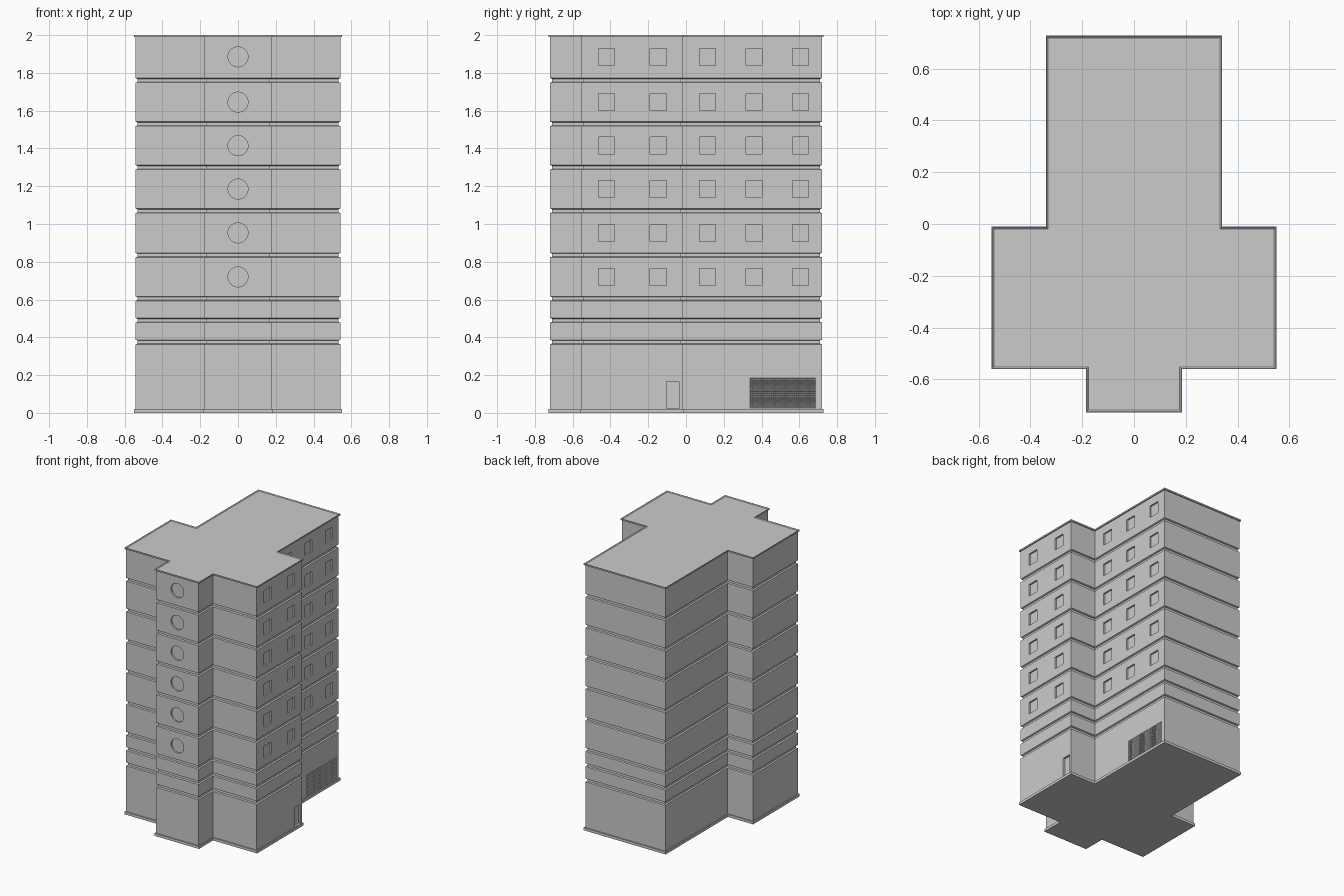
import bpy, bmesh, math
from mathutils import Matrix, Vector

if "Cube" in bpy.data.objects:
    bpy.data.objects.remove(bpy.data.objects["Cube"])

# Right half of the stepped floor plan: x, y, and direction of y inset
HALF = [(0.185, -0.727, 1), (0.185, -0.56, 1), (0.55, -0.56, 1),
        (0.55, -0.01, -1), (0.34, -0.01, -1), (0.34, 0.727, -1)]
WALL = 0.008      # wall inset from the base and roof edges
GROOVES = [0.375, 0.49, 0.605, 0.835, 1.07, 1.30, 1.53, 1.76]
FLOORS = [0.72, 0.953, 1.185, 1.415, 1.645, 1.885]


def plan(d):
    right = [(x - d, y + s * d) for x, y, s in HALF]
    return right + [(-x, y) for x, y in reversed(right)]


def finish(name, bm):
    bmesh.ops.recalc_face_normals(bm, faces=bm.faces)
    me = bpy.data.meshes.new(name)
    bm.to_mesh(me)
    bm.free()
    ob = bpy.data.objects.new(name, me)
    bpy.context.collection.objects.link(ob)
    return ob


def loft(name, levels):
    """Stack of inset plan outlines: levels are (z, inset)."""
    bm = bmesh.new()
    rings = [[bm.verts.new((x, y, z)) for x, y in plan(d)] for z, d in levels]
    for a, b in zip(rings, rings[1:]):
        for i in range(len(a)):
            j = (i + 1) % len(a)
            bm.faces.new((a[i], a[j], b[j], b[i]))
    bm.faces.new(rings[0][::-1])
    bm.faces.new(rings[-1])
    return finish(name, bm)


def box(bm, centre, size):
    bmesh.ops.create_cube(bm, size=1, matrix=Matrix.Translation(centre)
                          @ Matrix.Diagonal((*size, 1)))


# Base slab and roof slab with a low sloped lip
loft("base_slab", [(0, 0), (0.02, 0)])
loft("roof_slab", [(1.989, 0), (2.0, 0), (2.0, 0.003), (1.995, 0.009)])

# Walls with a chamfered groove at each floor line
levels = [(0.02, WALL)]
for z in GROOVES:
    levels += [(z - 0.012, WALL), (z - 0.008, WALL + 0.01),
               (z + 0.008, WALL + 0.01), (z + 0.012, WALL)]
walls = loft("walls", levels + [(1.989, WALL)])

# Recess cutters: side windows, round front windows, door and vent opening
bm = bmesh.new()
mid_x, back_x, front_y = 0.55 - WALL, 0.34 - WALL, -0.727 + WALL
for z in FLOORS:
    for y in (-0.422, -0.147):
        box(bm, (mid_x, y, z), (0.024, 0.085, 0.09))
    for y in (0.115, 0.36, 0.605):
        box(bm, (back_x, y, z), (0.024, 0.085, 0.09))
    bmesh.ops.create_cone(bm, cap_ends=True, segments=32, radius1=0.053,
                          radius2=0.053, depth=0.024,
                          matrix=Matrix.Translation((0, front_y, z))
                          @ Matrix.Rotation(math.pi / 2, 4, 'X'))
box(bm, (mid_x, -0.07, 0.0945), (0.03, 0.065, 0.145))
VY0, VY1, VZ0, VZ1 = 0.34, 0.685, 0.025, 0.185
box(bm, (back_x, (VY0 + VY1) / 2, (VZ0 + VZ1) / 2),
    (0.024, VY1 - VY0, VZ1 - VZ0))
cutter = finish("recess_cutter", bm)
cutter.hide_render = True

mod = walls.modifiers.new("recesses", 'BOOLEAN')
mod.operation = 'DIFFERENCE'
mod.solver = 'EXACT'
mod.object = cutter
bpy.context.view_layer.objects.active = walls
bpy.ops.object.modifier_apply(modifier=mod.name)
bpy.data.objects.remove(cutter)

# Grille of diamond-section bars filling the vent opening
bm = bmesh.new()


def bar(a, b, r=0.0035):
    a, b = Vector(a), Vector(b)
    rot = (b - a).to_track_quat('Z', 'Y').to_matrix().to_4x4()
    bmesh.ops.create_cone(bm, cap_ends=True, segments=4, radius1=r, radius2=r,
                          depth=(b - a).length,
                          matrix=Matrix.Translation((a + b) / 2) @ rot)


gx, rows, cols = back_x - 0.005, 16, 34
for i in range(rows + 1):
    z = VZ0 + (VZ1 - VZ0) * i / rows
    bar((gx, VY0, z), (gx, VY1, z))
for i in range(cols + 1):
    y = VY0 + (VY1 - VY0) * i / cols
    bar((gx, y, VZ0), (gx, y, VZ1))
finish("vent_grille", bm)
